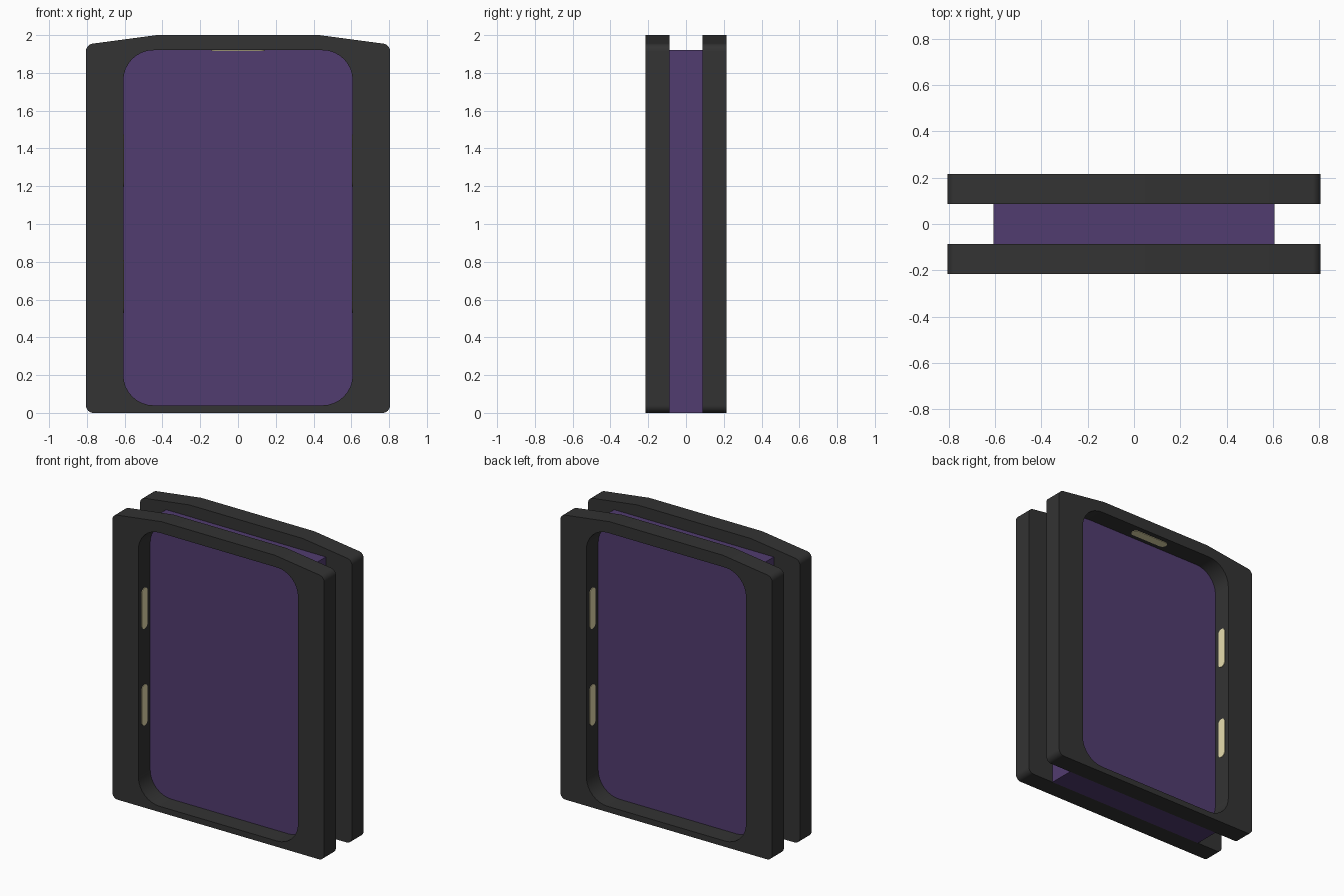
import bpy, bmesh, math
from mathutils import Vector

cube = bpy.data.objects.get("Cube")
if cube:
    bpy.data.objects.remove(cube, do_unlink=True)


def material(name, rgb):
    m = bpy.data.materials.new(name)
    m.use_nodes = True
    color = (*rgb, 1.0)
    m.diffuse_color = color
    m.node_tree.nodes["Principled BSDF"].inputs["Base Color"].default_value = color
    return m


charcoal = material("charcoal", (0.033, 0.033, 0.033))
purple = material("deep purple", (0.083, 0.045, 0.16))
cream = material("cream light", (0.8, 0.72, 0.42))

INNER, OUTER = 0.087, 0.215            # depth range of each frame
HALF_W, LOW, HIGH = 0.607, 0.04, 1.92  # opening in the frames


def rounded(corners, steps=8):
    """Round each (x, z, radius) corner of a polygon with an arc."""
    points = []
    for i, (x, z, r) in enumerate(corners):
        p = Vector((x, z))
        if r == 0:
            points.append(p)
            continue
        to_prev = (Vector(corners[i - 1][:2]) - p).normalized()
        to_next = (Vector(corners[(i + 1) % len(corners)][:2]) - p).normalized()
        half = to_prev.angle(to_next) / 2
        center = p + (to_prev + to_next).normalized() * r / math.sin(half)
        reach = r / math.tan(half)
        start = (p + to_prev * reach - center).normalized()
        end = (p + to_next * reach - center).normalized()
        points += [center + r * start.slerp(end, k / steps) for k in range(steps + 1)]
    return points


def prism(name, loops, depth, mat, place):
    """Fill 2D loops (later ones are holes), extrude them, then place each point."""
    bm = bmesh.new()
    edges = []
    for loop in loops:
        verts = [bm.verts.new((p.x, 0, p.y)) for p in loop]
        edges += [bm.edges.new((verts[i - 1], verts[i])) for i in range(len(verts))]
    bmesh.ops.triangle_fill(bm, use_beauty=True, use_dissolve=False, edges=edges)
    grown = bmesh.ops.extrude_face_region(bm, geom=bm.faces[:])["geom"]
    for v in grown:
        if isinstance(v, bmesh.types.BMVert):
            v.co.y += depth
    for v in bm.verts:
        v.co = place(v.co)
    bmesh.ops.recalc_face_normals(bm, faces=bm.faces[:])
    mesh = bpy.data.meshes.new(name)
    bm.to_mesh(mesh)
    bm.free()
    obj = bpy.data.objects.new(name, mesh)
    bpy.context.collection.objects.link(obj)
    mesh.materials.append(mat)
    bpy.ops.object.select_all(action="DESELECT")
    obj.select_set(True)
    bpy.context.view_layer.objects.active = obj
    bpy.ops.object.shade_smooth_by_angle(angle=math.radians(30))
    return obj


# Frame profile: rounded lower corners, shallow sloped shoulders at the top
outline = rounded([(-0.805, 0, 0.04), (0.805, 0, 0.04), (0.805, 1.95, 0.04),
                   (0.43, 2, 0), (-0.43, 2, 0), (-0.805, 1.95, 0.04)])
opening = rounded([(-HALF_W, LOW, 0.16), (HALF_W, LOW, 0.16),
                   (HALF_W, HIGH, 0.16), (-HALF_W, HIGH, 0.16)])

# Pill-shaped light plate
pill = rounded([(-0.14, -0.03, 0.029), (0.14, -0.03, 0.029),
                (0.14, 0.03, 0.029), (-0.14, 0.03, 0.029)], 5)
THIN = 0.004
MID = (INNER + OUTER) / 2

for label, side in (("front", -1), ("back", 1)):
    prism(label + "_frame", [outline, opening], OUTER - INNER, charcoal,
          lambda c: Vector((c.x, side * (INNER + c.y), c.z)))
    # Lights on both side walls of the opening
    for hand, sx in (("right", -1), ("left", 1)):
        for level, height in (("lower", 0.67), ("upper", 1.335)):
            prism(f"{label}_{hand}_{level}_light", [pill], THIN, cream,
                  lambda c: Vector((sx * (HALF_W - c.y), side * MID + c.z, height + c.x)))
    # Light under the top of the opening
    prism(label + "_top_light", [pill], THIN, cream,
          lambda c: Vector((c.x, side * MID + c.z, HIGH - c.y)))

# Solid core between the frames
core = [Vector(p) for p in ((-HALF_W, 0), (HALF_W, 0), (HALF_W, HIGH), (-HALF_W, HIGH))]
prism("core_panel", [core], 2 * INNER, purple,
      lambda c: Vector((c.x, c.y - INNER, c.z)))
